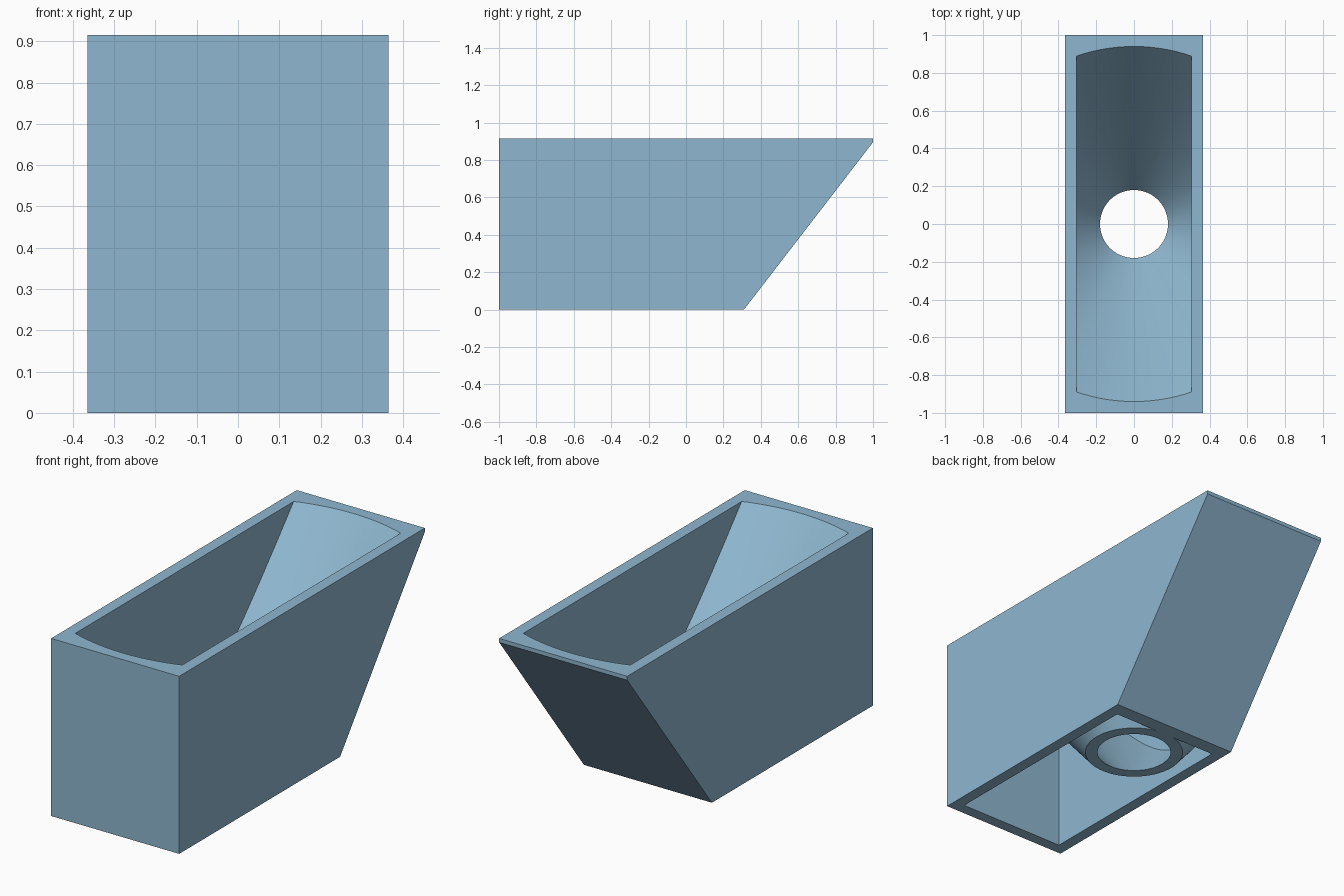
import bpy, bmesh, math

if "Cube" in bpy.data.objects:
    bpy.data.objects.remove(bpy.data.objects["Cube"])

HALF_W, TOP, WALL = 0.365, 0.915, 0.06
INNER_W = HALF_W - WALL
SPOUT_R, RIM_R = 0.18, 0.94                 # funnel radius at the bottom and top
FLARE = (RIM_R - SPOUT_R) / TOP
SLOPE = 0.69 / 0.895                        # lean of the back wall

blue = bpy.data.materials.new("soft blue")
blue.diffuse_color = (0.275, 0.475, 0.63, 1)
blue.use_nodes = True
blue.node_tree.nodes["Principled BSDF"].inputs["Base Color"].default_value = blue.diffuse_color


def make_object(name, bm):
    bmesh.ops.recalc_face_normals(bm, faces=bm.faces)
    mesh = bpy.data.meshes.new(name)
    bm.to_mesh(mesh)
    bm.free()
    mesh.materials.append(blue)
    obj = bpy.data.objects.new(name, mesh)
    bpy.context.collection.objects.link(obj)
    return obj


def prism(name, profile, half_width):
    """Extrude a side profile of (y, z) points across x."""
    bm = bmesh.new()
    face = bm.faces.new([bm.verts.new((-half_width, y, z)) for y, z in profile])
    moved = bmesh.ops.extrude_face_region(bm, geom=[face])["geom"]
    verts = [v for v in moved if isinstance(v, bmesh.types.BMVert)]
    bmesh.ops.translate(bm, verts=verts, vec=(2 * half_width, 0, 0))
    return make_object(name, bm)


def funnel_cone(name, radius):
    """Flared cone with the given radius at z = 0, running past both ends."""
    low, high = -0.1, TOP + 0.1
    bm = bmesh.new()
    bmesh.ops.create_cone(bm, cap_ends=True, segments=128,
                          radius1=radius + FLARE * low,
                          radius2=radius + FLARE * high, depth=high - low)
    bmesh.ops.translate(bm, verts=bm.verts, vec=(0, 0, (low + high) / 2))
    return make_object(name, bm)


def boolean(target, cutter, operation):
    mod = target.modifiers.new("cut", 'BOOLEAN')
    mod.operation, mod.solver, mod.object = operation, 'EXACT', cutter
    bpy.context.view_layer.objects.active = target
    bpy.ops.object.modifier_apply(modifier=mod.name)
    bpy.data.objects.remove(cutter)


# Outer block with leaning back
body = prism("funnel_housing", [(-1, 0), (0.31, 0), (1, 0.895), (1, TOP), (-1, TOP)], HALF_W)

# Hollow underneath, leaving the walls and the funnel shell
back = 0.31 - WALL * math.hypot(1, SLOPE)
ceiling = TOP - 0.006
cavity = prism("cavity_cutter", [(-1 + WALL, -0.1), (back - 0.1 * SLOPE, -0.1),
                                 (back + ceiling * SLOPE, ceiling), (-1 + WALL, ceiling)], INNER_W)
boolean(cavity, funnel_cone("funnel_outside", SPOUT_R + WALL), 'DIFFERENCE')
boolean(body, cavity, 'DIFFERENCE')

# Conical funnel opening, trimmed flat by the side walls
opening = prism("opening_cutter", [(-1.5, -0.05), (1.5, -0.05), (1.5, TOP + 0.05), (-1.5, TOP + 0.05)], INNER_W)
boolean(opening, funnel_cone("funnel_inside", SPOUT_R), 'INTERSECT')
boolean(body, opening, 'DIFFERENCE')

# Smooth cone, crisp edges
bpy.ops.object.select_all(action='DESELECT')
body.select_set(True)
bpy.context.view_layer.objects.active = body
bpy.ops.object.shade_smooth_by_angle(angle=math.radians(25))
